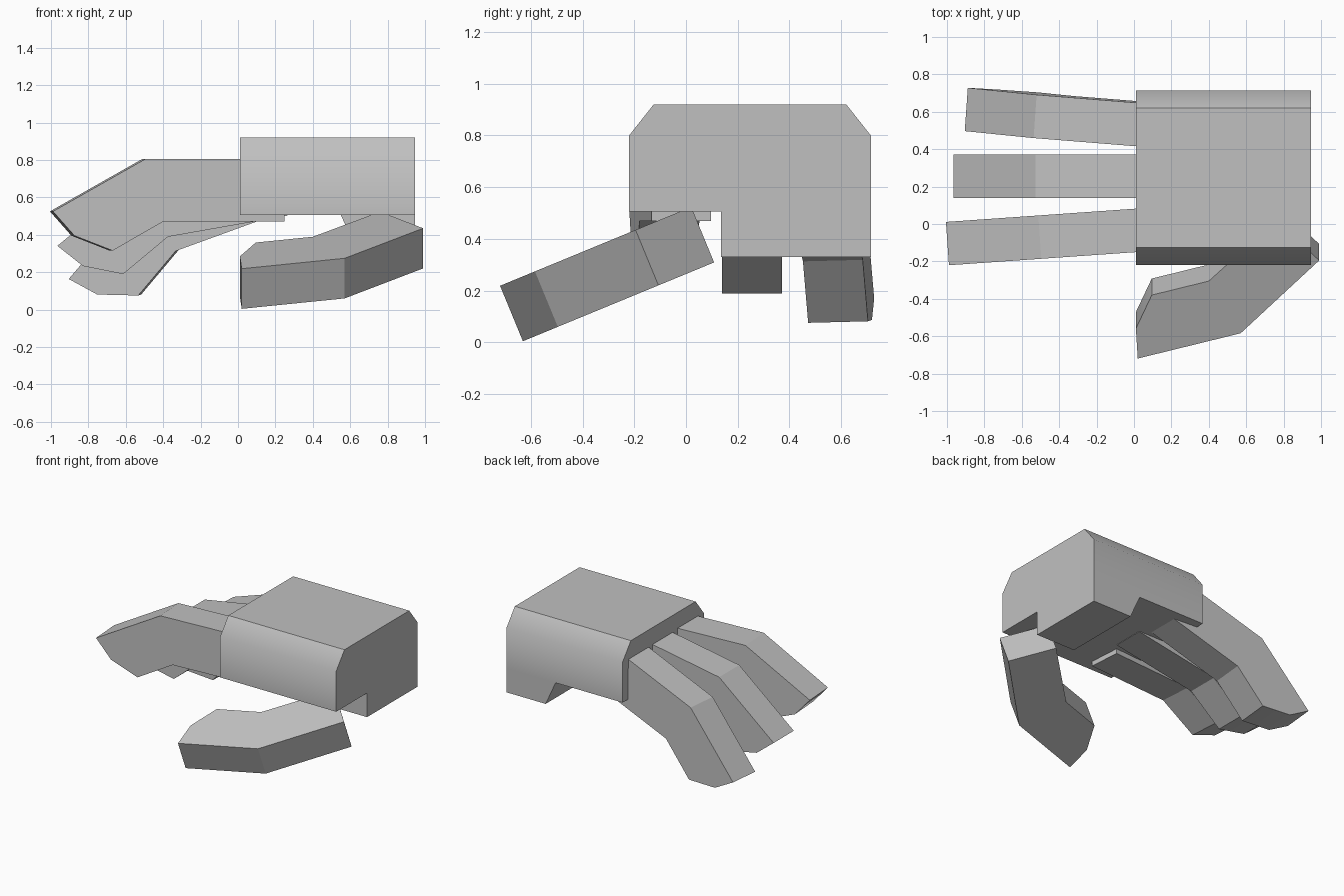
import bpy, bmesh
from math import radians
from mathutils import Matrix

cube = bpy.data.objects.get("Cube")
if cube:
    bpy.data.objects.remove(cube, do_unlink=True)

grey = bpy.data.materials.new("plain grey")
grey.use_nodes = True
GREY = (0.53, 0.53, 0.53, 1)
grey.diffuse_color = GREY
grey.node_tree.nodes["Principled BSDF"].inputs["Base Color"].default_value = GREY


def prism(name, outline, depth, matrix, smooth_angle):
    """Extrude a flat outline along local z, then place it with a matrix."""
    bm = bmesh.new()
    face = bm.faces.new([bm.verts.new((a, b, 0)) for a, b in outline])
    new = bmesh.ops.extrude_face_region(bm, geom=[face])["geom"]
    top = [v for v in new if isinstance(v, bmesh.types.BMVert)]
    bmesh.ops.translate(bm, verts=top, vec=(0, 0, depth))
    bm.transform(matrix)
    bmesh.ops.recalc_face_normals(bm, faces=bm.faces)
    mesh = bpy.data.meshes.new(name)
    bm.to_mesh(mesh)
    bm.free()
    mesh.materials.append(grey)
    mesh.shade_smooth()
    mesh.set_sharp_from_angle(angle=radians(smooth_angle))
    ob = bpy.data.objects.new(name, mesh)
    bpy.context.collection.objects.link(ob)
    return ob


move = Matrix.Translation


def turn(degrees, axis):
    return Matrix.Rotation(radians(degrees), 4, axis)


# Outlines drawn in the x-z plane extrude towards -y
side_plane = turn(90, 'X')
# Outlines drawn in the y-z plane extrude towards +x
end_plane = Matrix(((0, 0, 1, 0), (1, 0, 0, 0), (0, 1, 0, 0), (0, 0, 0, 1)))

# Palm block with chamfered upper edges
palm = [(-0.22, 0.505), (-0.22, 0.80), (-0.125, 0.92),
        (0.62, 0.92), (0.715, 0.80), (0.715, 0.505)]
prism("palm", palm, 0.935, move((0.01, 0, 0)) @ end_plane, 40)

# Heel pad under the wrist end, with a sloped inner face
heel = [(0.55, 0.505), (0.63, 0.33), (0.945, 0.33), (0.945, 0.505)]
prism("heel_pad", heel, 0.58, move((0, 0.715, 0)) @ side_plane, 29)

# Three matching fingers, fanned out and curled progressively, about the knuckle
WIDTH = 0.232
finger = [(0.17, 0.175), (-0.575, 0.175), (-1.07, -0.105),
          (-0.955, -0.235), (-0.75, -0.315), (-0.48, -0.16), (0.17, -0.16)]
for name, y, curl, fan in (("index_finger", -0.03, 0, 4),
                           ("middle_finger", 0.255, 10, 0),
                           ("outer_finger", 0.532, 20, -4.3)):
    place = (move((0.07, y, 0.63)) @ turn(-curl, 'Y') @ turn(fan, 'Z')
             @ side_plane @ move((0, 0, -WIDTH / 2)))
    prism(name, finger, WIDTH, place, 29)

# Thumb, bent inwards and tilted down towards the front
thumb = [(0.02, -0.778), (0.57, -0.632), (0.99, -0.211), (0.76, 0.022),
         (0.40, -0.33), (0.095, -0.411), (0.01, -0.605)]
prism("thumb", thumb, -WIDTH, move((0, 0, 0.515)) @ turn(22.4, 'X'), 29)
